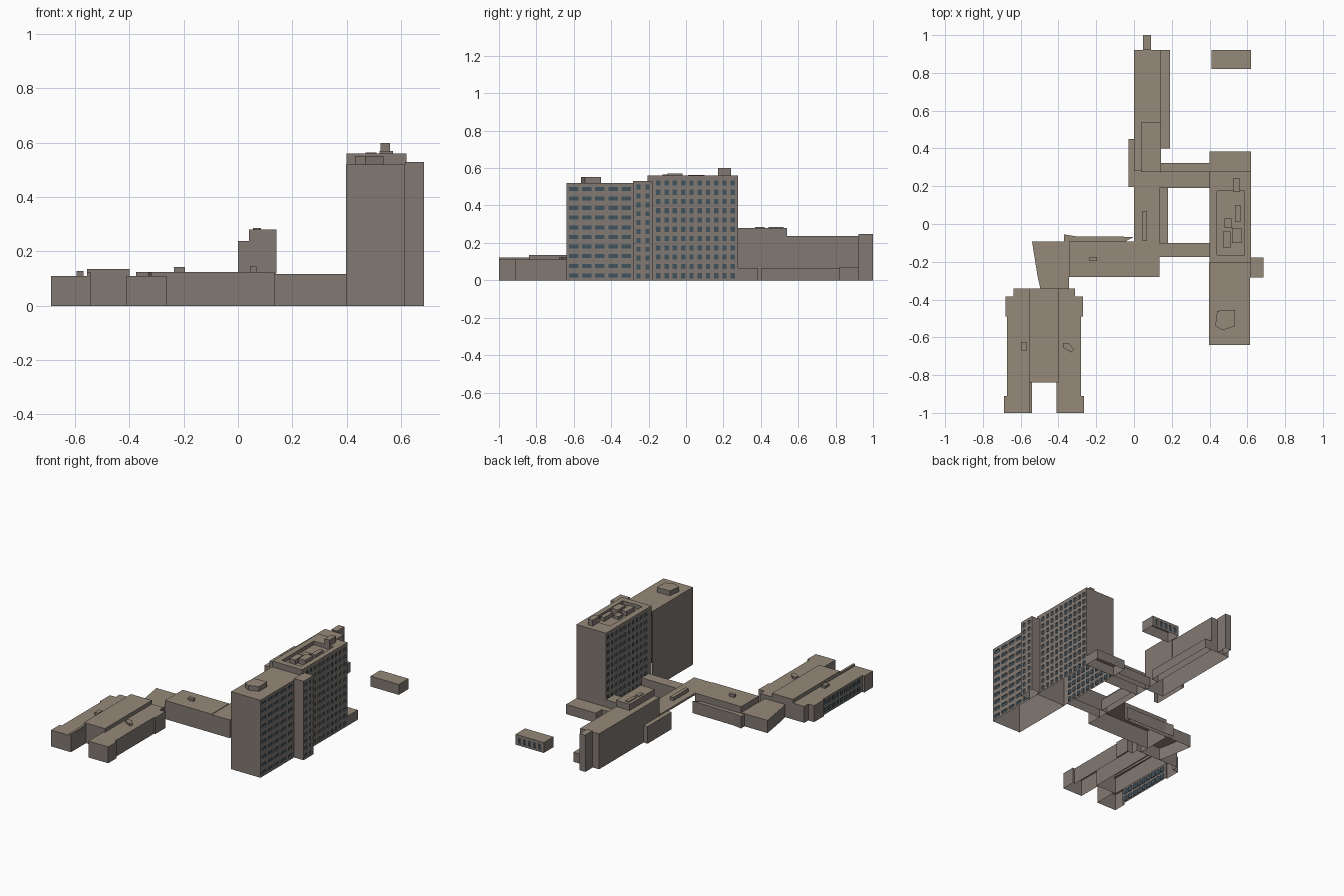
import bpy, bmesh
from mathutils import Vector

if "Cube" in bpy.data.objects:
    bpy.data.objects.remove(bpy.data.objects["Cube"])


def material(name, rgb):
    m = bpy.data.materials.new(name)
    m.diffuse_color = (*rgb, 1)
    m.use_nodes = True
    m.node_tree.nodes["Principled BSDF"].inputs["Base Color"].default_value = m.diffuse_color
    return m


WALL = material("wall", (0.22, 0.19, 0.17))
ROOF = material("roof", (0.30, 0.25, 0.19))
GLASS = material("glass", (0.05, 0.085, 0.11))
FRAME = material("reveal", (0.33, 0.36, 0.38))


def window_wall(bm, a, b, z0, z1, cols, rows, wf, hf, m0, m1, top, depth=0.006):
    """Wall from a to b with a grid of recessed window openings."""
    a, b = Vector((*a, 0)), Vector((*b, 0))
    u = (b - a).normalized()
    n = Vector((u.y, -u.x, 0))
    length = (b - a).length

    def quad(pts, d, mat):
        vs = [bm.verts.new(a + u * s + n * -k + Vector((0, 0, z)))
              for (s, z), k in zip(pts, d)]
        bm.faces.new(vs).material_index = mat

    def flat(s0, s1, za, zb, k=0, mat=0):
        if s1 - s0 > 1e-5 and zb - za > 1e-5:
            quad([(s0, za), (s1, za), (s1, zb), (s0, zb)], [k] * 4, mat)

    # plain margins
    flat(0, m0, z0, z1)
    flat(length - m1, length, z0, z1)
    flat(m0, length - m1, z1 - top, z1)
    cw, ch = (length - m0 - m1) / cols, (z1 - top - z0) / rows
    for i in range(cols):
        for j in range(rows):
            s0, za = m0 + i * cw, z0 + j * ch
            s1, zb = s0 + cw, za + ch
            dx, dz = cw * (1 - wf) / 2, ch * (1 - hf) / 2
            outer = [(s0, za), (s1, za), (s1, zb), (s0, zb)]
            inner = [(s0 + dx, za + dz), (s1 - dx, za + dz),
                     (s1 - dx, zb - dz), (s0 + dx, zb - dz)]
            for k in range(4):
                l = (k + 1) % 4
                quad([outer[k], outer[l], inner[l], inner[k]], [0] * 4, 0)
                quad([inner[k], inner[l], inner[l], inner[k]],
                     [0, 0, depth, depth], 3)
            quad(inner, [depth] * 4, 2)


def prism(name, pts, z1, z0=0.0, skip=(), windows=None, roof=True):
    """Open-bottomed block from a counter-clockwise outline."""
    bm = bmesh.new()
    windows = windows or {}
    for i, p in enumerate(pts):
        q = pts[(i + 1) % len(pts)]
        if i in skip:
            continue
        if i in windows:
            window_wall(bm, p, q, z0, z1, *windows[i])
        else:
            bm.faces.new([bm.verts.new(v) for v in
                          ((*p, z0), (*q, z0), (*q, z1), (*p, z1))])
    if roof:
        f = bm.faces.new([bm.verts.new((*p, z1)) for p in pts])
        f.material_index = 1
    bmesh.ops.remove_doubles(bm, verts=bm.verts, dist=1e-5)
    me = bpy.data.meshes.new(name)
    bm.to_mesh(me)
    bm.free()
    for m in (WALL, ROOF, GLASS, FRAME):
        me.materials.append(m)
    ob = bpy.data.objects.new(name, me)
    bpy.context.collection.objects.link(ob)
    return ob


SIDE = {"s": 0, "e": 1, "n": 2, "w": 3}


def box(name, x0, x1, y0, y1, z1, z0=0.0, skip="", win=None, roof=True):
    return prism(name, [(x0, y0), (x1, y0), (x1, y1), (x0, y1)], z1, z0,
                 [SIDE[c] for c in skip],
                 {SIDE[c]: v for c, v in (win or {}).items()}, roof)


# High-rise: south slab, north slab, projecting stair tower
box("tower_south", 0.397, 0.615, -0.64, -0.205, 0.52, skip="n",
    win={"e": (5, 10, 0.72, 0.42, 0.005, 0.08, 0.005)})
box("tower_north", 0.40, 0.62, -0.205, 0.277, 0.56, roof=False,
    win={"e": (10, 11, 0.52, 0.56, 0.035, 0.005, 0.015),
         "w": (10, 11, 0.52, 0.56, 0.005, 0.035, 0.015)})
box("stair_tower", 0.615, 0.685, -0.283, -0.178, 0.53, skip="w",
    win={"e": (2, 11, 0.45, 0.55, 0.004, 0.004, 0.008)})

# Sunken roof terrace: wide parapet rim, inner walls and floor
RX0, RX1, RY0, RY1 = 0.44, 0.585, -0.165, 0.175
rim = [(0.40, 0.62, -0.205, RY0), (0.40, 0.62, RY1, 0.277),
       (0.40, RX0, RY0, RY1), (RX1, 0.62, RY0, RY1)]
for i, r in enumerate(rim):
    box(f"tower_roof_rim_{i}", *r, 0.56, 0.56, skip="nsew")
prism("terrace_walls", [(RX0, RY0), (RX0, RY1), (RX1, RY1), (RX1, RY0)],
      0.56, 0.535, roof=False)
box("terrace_floor", RX0, RX1, RY0, RY1, 0.535, 0.535, skip="nsew")

# Plant on the tower roofs
prism("lift_housing", [(0.43, -0.54), (0.47, -0.562), (0.535, -0.54),
                       (0.535, -0.455), (0.44, -0.46)], 0.552, 0.52)
box("chimney_box", 0.525, 0.56, 0.17, 0.24, 0.60, 0.535)
box("terrace_plant_a", 0.47, 0.51, -0.125, -0.04, 0.565, 0.535)
box("terrace_plant_b", 0.52, 0.57, -0.10, -0.02, 0.570, 0.535)
box("terrace_plant_c", 0.535, 0.565, 0.01, 0.10, 0.562, 0.535)
box("terrace_plant_d", 0.48, 0.52, -0.02, 0.03, 0.555, 0.535)

# Low annex behind the tower and detached pavilion
box("tower_annex", 0.40, 0.62, 0.277, 0.385, 0.065, skip="s")
box("pavilion", 0.41, 0.62, 0.82, 0.922, 0.07,
    win={"n": (5, 1, 0.55, 0.6, 0.012, 0.012, 0.005)})

# Long north wing with raised roof block, side aisle and end shaft
box("north_wing", 0.0, 0.14, 0.28, 0.922, 0.238)
box("north_wing_upper", 0.04, 0.142, 0.275, 0.54, 0.28, 0.12)
box("north_wing_aisle", 0.14, 0.19, 0.40, 0.922, 0.065, skip="w")
box("north_wing_shaft", 0.047, 0.09, 0.922, 1.0, 0.247, skip="s")
box("north_wing_porch", -0.03, 0.0, 0.195, 0.45, 0.115, skip="e")
box("roof_hatch_a", 0.055, 0.08, 0.37, 0.42, 0.286, 0.28)
box("roof_hatch_b", 0.06, 0.085, 0.44, 0.52, 0.286, 0.28)

# Corridors around the courtyard
box("link_spine", 0.0, 0.135, -0.28, 0.28, 0.122, skip="nw")
box("link_spine_aisle", 0.135, 0.18, -0.10, 0.19, 0.075, skip="wns")
box("north_corridor", 0.135, 0.40, 0.19, 0.28, 0.115, skip="we")
box("north_corridor_aisle", 0.14, 0.40, 0.28, 0.322, 0.065, skip="se")
box("south_corridor", 0.135, 0.40, -0.175, -0.10, 0.117, skip="we")
box("spine_skylight", 0.045, 0.068, -0.09, 0.07, 0.145, 0.122)

# Middle block, lower north strip and entrance hall
box("middle_block", -0.345, 0.0, -0.28, -0.093, 0.125, skip="e")
prism("middle_block_strip", [(-0.37, -0.095), (-0.05, -0.095), (0.0, -0.068),
                             (-0.31, -0.065), (-0.37, -0.055)], 0.08, skip=(0,))
box("middle_vent", -0.235, -0.195, -0.195, -0.175, 0.142, 0.125)
prism("entrance_hall", [(-0.51, -0.28), (-0.345, -0.28), (-0.345, -0.093),
                        (-0.54, -0.093)], 0.085, skip=(0, 1))
prism("entrance_neck", [(-0.495, -0.345), (-0.345, -0.345), (-0.345, -0.28),
                        (-0.51, -0.28)], 0.085, skip=(0, 2))

# Southwest building: raised nave between two mirrored low wings
box("southwest_nave", -0.555, -0.40, -0.84, -0.342, 0.135)
CX, H = -0.4755, 0.11
for side, sgn in (("west", -1), ("east", 1)):
    prof = [(0.065, -1.0), (0.212, -1.0), (0.212, -0.91), (0.196, -0.91),
            (0.196, -0.49), (0.206, -0.49), (0.206, -0.385),
            (0.163, -0.385), (0.163, -0.342), (0.076, -0.342), (0.065, -0.84)]
    pts = [(CX + sgn * x, y) for x, y in prof]
    win = {}
    if sgn < 0:
        pts.reverse()
        # the long outer wall of the west wing is glazed
        win = {6: (9, 2, 0.72, 0.66, 0.01, 0.01, 0.008)}
    prism("southwest_wing_" + side, pts, H, windows=win,
          skip=(0,) if sgn < 0 else (9,))
box("southwest_fin", -0.556, -0.541, -1.0, -0.84, 0.122, 0.11)
box("southwest_vent_west", -0.595, -0.568, -0.67, -0.625, 0.128, H)
prism("southwest_vent_east", [(-0.33, -0.68), (-0.318, -0.665), (-0.345, -0.63),
                              (-0.375, -0.63), (-0.375, -0.655)], 0.125, H)
